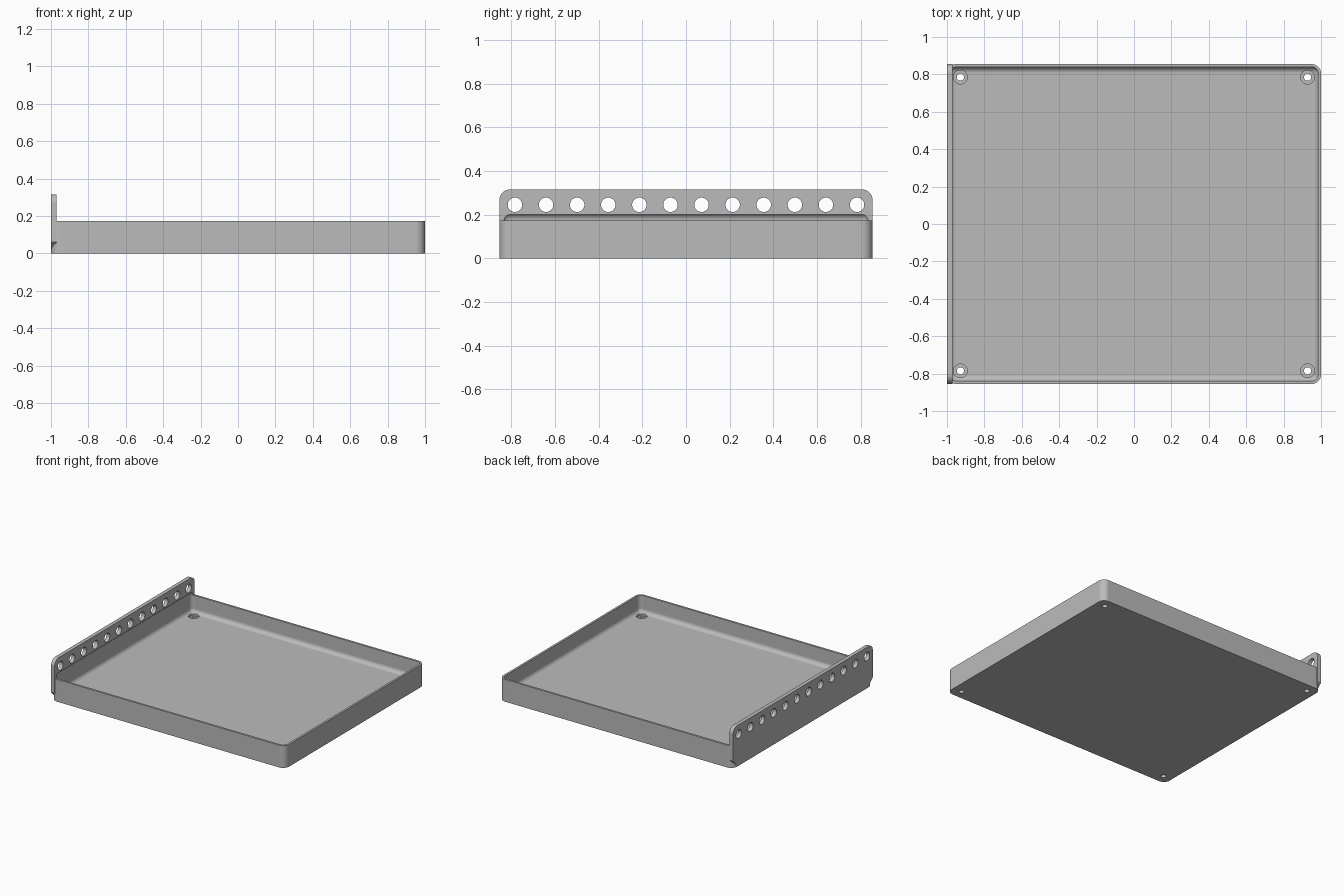
import bpy, bmesh, math
from mathutils import Matrix

cube = bpy.data.objects.get("Cube")
if cube:
    bpy.data.objects.remove(cube, do_unlink=True)

grey = bpy.data.materials.new("plain grey")
grey.use_nodes = True
colour = (0.5, 0.5, 0.5, 1)
grey.diffuse_color = colour
grey.node_tree.nodes["Principled BSDF"].inputs["Base Color"].default_value = colour

HALF_X, HALF_Y = 1.0, 0.855
RIM, PANEL_TOP, FLOOR = 0.172, 0.316, 0.04
WALL, PANEL = 0.016, 0.03


def finish(bm, name):
    bmesh.ops.recalc_face_normals(bm, faces=bm.faces)
    mesh = bpy.data.meshes.new(name)
    bm.to_mesh(mesh)
    bm.free()
    mesh.materials.append(grey)
    obj = bpy.data.objects.new(name, mesh)
    bpy.context.collection.objects.link(obj)
    return obj


def rounded_box(name, hx, hy, z0, z1, radius, all_edges):
    bm = bmesh.new()
    size = Matrix.Diagonal((2 * hx, 2 * hy, z1 - z0, 1))
    bmesh.ops.create_cube(bm, size=1, matrix=Matrix.Translation((0, 0, (z0 + z1) / 2)) @ size)
    edges = [e for e in bm.edges
             if all_edges or abs(e.verts[0].co.z - e.verts[1].co.z) > 0.01]
    bmesh.ops.bevel(bm, geom=edges, offset=radius, segments=8, profile=0.5, affect='EDGES')
    return finish(bm, name)


def add_cylinder(bm, place, radius, depth):
    bmesh.ops.create_cone(bm, cap_ends=True, segments=40, radius1=radius,
                          radius2=radius, depth=depth, matrix=place)


def combine(target, other, operation):
    mod = target.modifiers.new(operation, 'BOOLEAN')
    mod.operation, mod.solver, mod.object = operation, 'EXACT', other
    bpy.ops.object.select_all(action='DESELECT')
    bpy.context.view_layer.objects.active = target
    target.select_set(True)
    bpy.ops.object.modifier_apply(modifier=mod.name)
    bpy.data.objects.remove(other, do_unlink=True)


# Tray body with rounded upright corners
tray = rounded_box("tray", HALF_X, HALF_Y, 0, RIM, 0.05, False)

# Tall mounting panel: rounded top corners, tapered lower corners
r = 0.05
half = [(HALF_Y - 0.04, 0.02), (HALF_Y, 0.06)]
for i in range(9):
    a = math.radians(90 * i / 8)
    half.append((HALF_Y - r + r * math.cos(a), PANEL_TOP - r + r * math.sin(a)))
outline = half + [(-y, z) for y, z in reversed(half)]
bm = bmesh.new()
face = bm.faces.new([bm.verts.new((-HALF_X, y, z)) for y, z in outline])
extruded = bmesh.ops.extrude_face_region(bm, geom=[face])["geom"]
bmesh.ops.translate(bm, vec=(PANEL, 0, 0),
                    verts=[g for g in extruded if isinstance(g, bmesh.types.BMVert)])
combine(tray, finish(bm, "mounting_panel"), 'UNION')

# Hollow with filleted edges, slightly undercutting the panel
hollow = rounded_box("hollow", HALF_X - WALL, HALF_Y - WALL, FLOOR, 0.206, 0.032, True)
combine(tray, hollow, 'DIFFERENCE')

# Row of holes through the panel
bm = bmesh.new()
for i in range(12):
    place = Matrix.Translation((-HALF_X, (i - 5.5) * 0.1425, 0.245))
    add_cylinder(bm, place @ Matrix.Rotation(math.pi / 2, 4, 'Y'), 0.033, 0.2)
combine(tray, finish(bm, "panel_holes"), 'DIFFERENCE')

# Corner screw holes with counterbores
for radius, depth, z in ((0.037, 0.06, 0.055), (0.019, 0.2, 0)):
    bm = bmesh.new()
    for x in (-0.928, 0.928):
        for y in (-0.785, 0.785):
            add_cylinder(bm, Matrix.Translation((x, y, z)), radius, depth)
    combine(tray, finish(bm, "screw_holes"), 'DIFFERENCE')

# Smooth fillets, flat broad faces
bpy.ops.object.shade_smooth_by_angle(angle=math.radians(30))
weighted = tray.modifiers.new("even_normals", 'WEIGHTED_NORMAL')
weighted.keep_sharp = True
